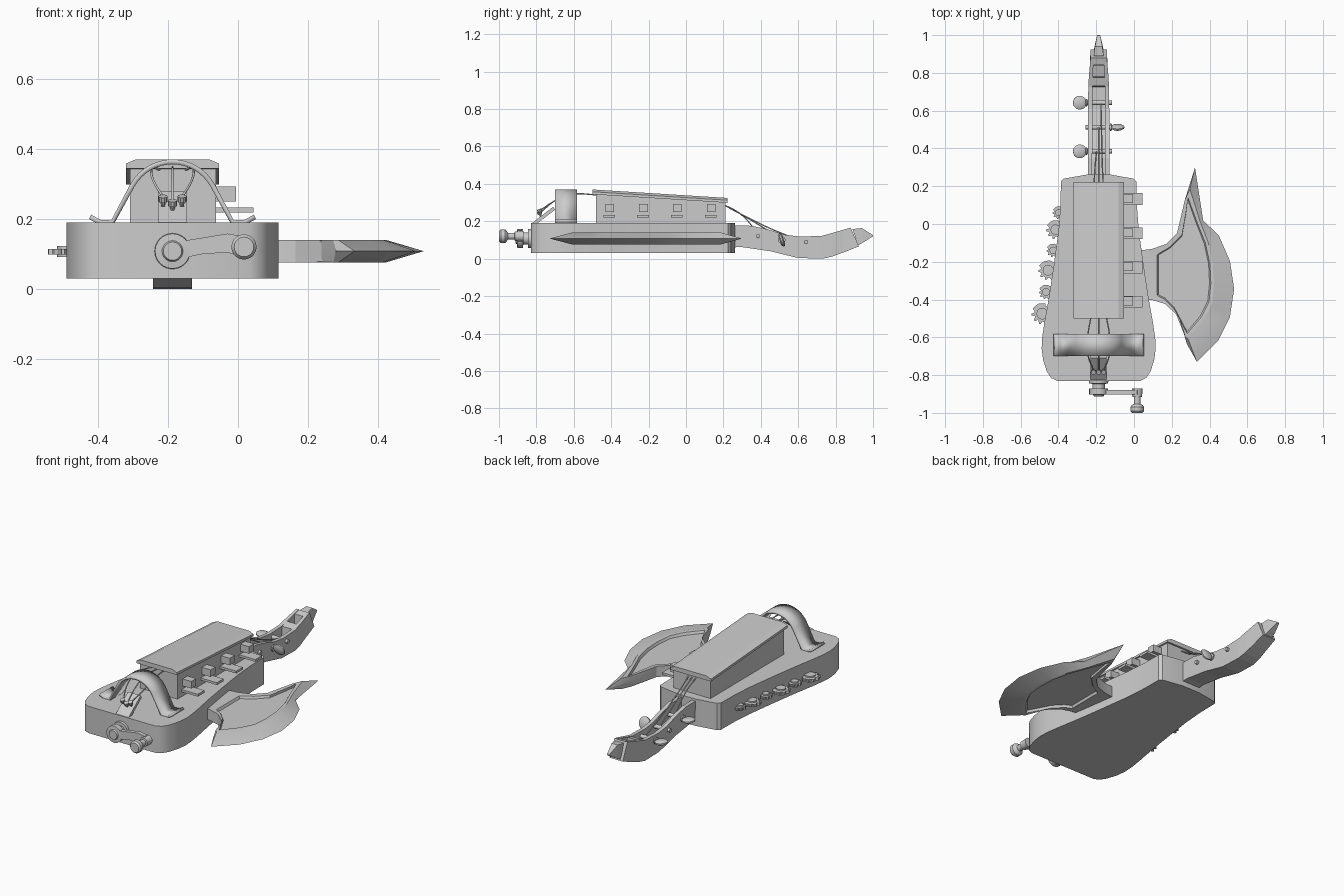
import bpy, bmesh, math
from mathutils import Vector

AX = -0.187  # x of the instrument's long axis

def finish(name, bm, angle=35):
    bmesh.ops.recalc_face_normals(bm, faces=bm.faces)
    me = bpy.data.meshes.new(name)
    bm.to_mesh(me)
    bm.free()
    ob = bpy.data.objects.new(name, me)
    bpy.context.collection.objects.link(ob)
    bpy.ops.object.select_all(action='DESELECT')
    bpy.context.view_layer.objects.active = ob
    ob.select_set(True)
    if angle:
        bpy.ops.object.shade_smooth_by_angle(angle=math.radians(angle))
    return ob

def loft(name, rings, caps=True, angle=35):
    """Bridge equal-length closed rings of points."""
    bm = bmesh.new()
    vs = [[bm.verts.new(p) for p in r] for r in rings]
    n = len(rings[0])
    for a, b in zip(vs, vs[1:]):
        for i in range(n):
            j = (i + 1) % n
            bm.faces.new((a[i], a[j], b[j], b[i]))
    if caps:
        bm.faces.new(vs[0])
        bm.faces.new(vs[-1])
        bmesh.ops.triangulate(bm, faces=[f for f in bm.faces if len(f.verts) > 4])
    return finish(name, bm, angle)

def box(name, x0, x1, y0, y1, z0, z1):
    ring = [(x0, y0), (x1, y0), (x1, y1), (x0, y1)]
    return loft(name, [[(x, y, z) for x, y in ring] for z in (z0, z1)], angle=0)

def turned(name, origin, axis, profile, seg=20):
    """Lathe (distance, radius) pairs around an axis."""
    q = Vector(axis).to_track_quat('Z', 'Y')
    o = Vector(origin)
    return loft(name, [[o + q @ Vector((r * math.cos(2 * math.pi * k / seg),
                r * math.sin(2 * math.pi * k / seg), d)) for k in range(seg)] for d, r in profile])

def string(name, pts, r=0.0035):
    cu = bpy.data.curves.new(name, 'CURVE')
    cu.dimensions = '3D'
    cu.bevel_depth = r
    cu.bevel_resolution = 1
    cu.resolution_u = 6
    sp = cu.splines.new('BEZIER')
    sp.bezier_points.add(len(pts) - 1)
    for b, p in zip(sp.bezier_points, pts):
        b.co = p
        b.handle_left_type = b.handle_right_type = 'AUTO'
    ob = bpy.data.objects.new(name, cu)
    bpy.context.collection.objects.link(ob)

# body: half outline mirrored about the axis
half = [(0.06, 0.262), (0.185, 0.24), (0.2, 0.225), (0.202, 0.1), (0.212, -0.03), (0.238, -0.22),
        (0.262, -0.38), (0.287, -0.52), (0.299, -0.6), (0.302, -0.66), (0.294, -0.72),
        (0.275, -0.78), (0.252, -0.815), (0.22, -0.83)]
outline = [(AX + w, y) for w, y in half] + [(AX - w, y) for w, y in reversed(half)]
loft("body", [[(x, y, z) for x, y in outline] for z in (0.03, 0.19)])

# key box with sloping lid
def lid_z(y):
    return 0.37 - 0.0625 * (y + 0.5)
loft("key_box", [[(AX - 0.122, y, 0.185), (AX + 0.124, y, 0.185),
                  (AX + 0.124, y, lid_z(y) - 0.012), (AX - 0.122, y, lid_z(y) - 0.012)]
                 for y in (-0.48, 0.21)], angle=0)
lid = [(-0.133, -0.026), (-0.133, -0.012), (-0.105, 0), (0.105, 0), (0.133, -0.012), (0.133, -0.026)]
loft("key_box_lid", [[(AX + x, y, lid_z(y) + z) for x, z in lid] for y in (-0.5, 0.222)], angle=0)

# two rows of keys
for i in range(4):
    y = 0.135 - 0.181 * i
    box(f"upper_key_{i}", -0.08, -0.006, y - 0.023, y + 0.023, 0.25, 0.292)
    box(f"lower_key_{i}", -0.08, 0.044, y - 0.034, y + 0.028, 0.219, 0.233)

# arched wheel cover with flared feet
arch = [(-0.232, 0.212), (-0.205, 0.197), (-0.175, 0.196)]
for k in range(17):
    a = math.radians(-60 + 7.5 * k)
    arch.append((0.138 * math.sin(a), 0.232 + 0.138 * math.cos(a)))
arch += [(0.175, 0.196), (0.205, 0.197), (0.232, 0.212)]
bm = bmesh.new()
rows = [[bm.verts.new((AX + x, y, z)) for x, z in arch] for y in (-0.7, -0.583)]
for i in range(len(arch) - 1):
    bm.faces.new((rows[0][i], rows[0][i + 1], rows[1][i + 1], rows[1][i]))
cover = finish("wheel_cover", bm)
mod = cover.modifiers.new("thickness", 'SOLIDIFY')
mod.thickness = 0.014
mod.offset = -1 if cover.data.polygons[8].normal.z > 0 else 1

# tailpiece and its string pins
tail = [(-0.83, 0.185), (-0.8, 0.185), (-0.7, 0.262), (-0.71, 0.278)]
loft("tailpiece", [[(AX + s * 0.042, y, z) for y, z in tail] for s in (-1, 1)], angle=0)
for i in (-1, 0, 1):
    x = AX + 0.027 * i
    z = 0.25 + (0.012 if i else 0)
    turned(f"tail_pin_{i + 1}", (x, -0.775, z - 0.025), (0, -0.4, 1),
           [(0, 0.006), (0.012, 0.007), (0.014, 0.013), (0.03, 0.013)], 10)
    # playing string over the wheel, and its run down to the pegs
    string(f"front_string_{i + 1}", [(x, -0.775, z), (AX + 0.055 * i, -0.7, 0.31),
           (AX + 0.06 * i, -0.62, 0.343), (AX + 0.035 * i, -0.46, 0.34)])
    string(f"neck_string_{i + 1}", [(AX + 0.025 * i, 0.19, 0.295), (AX + 0.02 * i, 0.29, 0.24),
           (AX + 0.014 * i, 0.36 + 0.09 * (i + 1), 0.165 - 0.02 * (i + 1)),
           (AX + 0.012 * i, 0.385 + 0.127 * (i + 1), 0.125 - 0.015 * (i + 1))])

# hollow peg neck: (y top, y bottom, half width, top z, bottom z, channel depth)
neck = [(0.22, 0.22, 0.058, 0.178, 0.06, 0.07), (0.35, 0.3, 0.057, 0.176, 0.062, 0.075),
        (0.44, 0.45, 0.056, 0.156, 0.04, 0.075), (0.53, 0.54, 0.056, 0.128, 0.018, 0.07),
        (0.61, 0.6, 0.056, 0.118, 0.004, 0.07), (0.725, 0.725, 0.055, 0.122, 0.0, 0.07),
        (0.73, 0.73, 0.055, 0.123, 0.0, 0.002), (0.775, 0.775, 0.052, 0.136, 0.01, 0.002),
        (0.78, 0.78, 0.052, 0.137, 0.011, 0.06), (0.838, 0.838, 0.047, 0.154, 0.032, 0.06),
        (0.842, 0.842, 0.047, 0.155, 0.033, 0.002), (0.88, 0.925, 0.043, 0.166, 0.066, 0.002)]
rings = []
for yt, yb, w, zt, zb, d in neck:
    c = w * 0.6
    rings.append([(AX + x, y, z) for x, y, z in (
        (-w, yb, zb), (w, yb, zb), (w, yt, zt), (c, yt, zt), (c, yt, zt - d),
        (-c, yt, zt - d), (-c, yt, zt), (-w, yt, zt))])
loft("peg_neck", rings, angle=0)
head = [(0.89, 0.92, 0.026, 0.158, 0.072), (0.94, 0.95, 0.02, 0.164, 0.088), (0.998, 1.0, 0.008, 0.127, 0.12)]
loft("neck_tip", [[(AX - w, yb, zb), (AX + w, yb, zb), (AX + w, yt, zt), (AX - w, yt, zt)]
                  for yt, yb, w, zt, zb in head], angle=0)

# tuning pegs with flat oval handles
for i, (y, z, s, n) in enumerate([(0.385, 0.122, -1, (0.1, 0, 1)), (0.512, 0.1, 1, (0, 1, 0.35)),
                                  (0.642, 0.09, -1, (0.1, 0, 1))]):
    turned(f"peg_shaft_{i}", (AX - s * 0.07, y, z), (s, 0, 0),
           [(0, 0.011), (0.13, 0.013), (0.131, 0.02), (0.138, 0.02), (0.14, 0.01)], 12)
    n = Vector(n).normalized()
    turned(f"peg_handle_{i}", Vector((AX + s * 0.1, y, z)) - n * 0.011, n,
           [(0, 0.025), (0.007, 0.036), (0.015, 0.036), (0.022, 0.025)])

# crank: hub, arm and knob
turned("crank_hub", (AX, -0.82, 0.108), (0, -1, 0),
       [(0, 0.052), (0.025, 0.05), (0.026, 0.033), (0.05, 0.033), (0.052, 0.05),
        (0.082, 0.05), (0.084, 0.03), (0.092, 0.026)], 24)
arm = [(-0.187, 0.082), (-0.187, 0.134), (-0.14, 0.14), (-0.03, 0.158), (0.017, 0.15),
       (0.035, 0.12), (0.017, 0.092), (-0.03, 0.104), (-0.1, 0.1)]
loft("crank_arm", [[(x, y, z) for x, z in arm] for y in (-0.902, -0.878)])
turned("crank_knob", (0.017, -0.87, 0.12), (0, -1, 0),
       [(0, 0.028), (0.045, 0.026), (0.047, 0.018), (0.082, 0.018), (0.09, 0.03),
        (0.098, 0.036), (0.12, 0.036), (0.13, 0.028)])

# row of gears along the left side
for i, (x, y, r) in enumerate([(-0.398, 0.06, 0.034), (-0.415, -0.03, 0.05), (-0.428, -0.14, 0.036),
                               (-0.455, -0.245, 0.052), (-0.466, -0.36, 0.038), (-0.486, -0.475, 0.056)]):
    ring = []
    for k in range(40):
        a = 2 * math.pi * k / 40
        rr = r if k % 4 < 2 else r * 0.74
        ring.append((x + rr * math.cos(a), y + rr * math.sin(a)))
    loft(f"gear_{i}", [[(px, py, z) for px, py in ring] for z in (0.098, 0.114)], angle=30)
    turned(f"gear_hub_{i}", (x, y, 0.091), (0, 0, 1),
           [(0, r * 0.3), (0, r * 0.55), (0.031, r * 0.55), (0.031, r * 0.3)], 12)

# axe blade: outline, bevel line and recess line, mirrored top to bottom
edge = [(.323, .3), (.366, .02), (.45, -.063), (.508, -.196), (.53, -.344), (.508, -.492), (.444, -.62),
        (.333, -.73), (.28, -.635), (.238, -.492), (.164, -.423), (.095, -.402), (.03, -.4), (.03, -.14),
        (.095, -.132), (.17, -.106), (.228, -.048), (.27, .13)]
bevel = [(.296, .185), (.349, .016), (.392, -.095), (.418, -.212), (.423, -.317), (.413, -.423), (.37, -.513),
         (.286, -.608)] + edge[8:]
bevel[8] = (.272, -.6)
recess = [(.286, .14), (.334, .01), (.378, -.1), (.402, -.212), (.407, -.317), (.397, -.413), (.357, -.492),
          (.282, -.58), (.266, -.55), (.212, -.45), (.16, -.397), (.127, -.381), (.122, -.376), (.122, -.164),
          (.127, -.159), (.19, -.122), (.254, -.058), (.277, .07)]
inner = [(x + (0.26 - x) * 0.05, y + (-0.25 - y) * 0.03) for x, y in recess]
def lay(pts, z):
    return [(x, y, z) for x, y in pts]
loft("axe_blade", [lay(inner, 0.092), lay(recess, 0.078), lay(bevel, 0.076), lay(edge, 0.108),
                   lay(bevel, 0.14), lay(recess, 0.138), lay(inner, 0.124)], angle=20)
